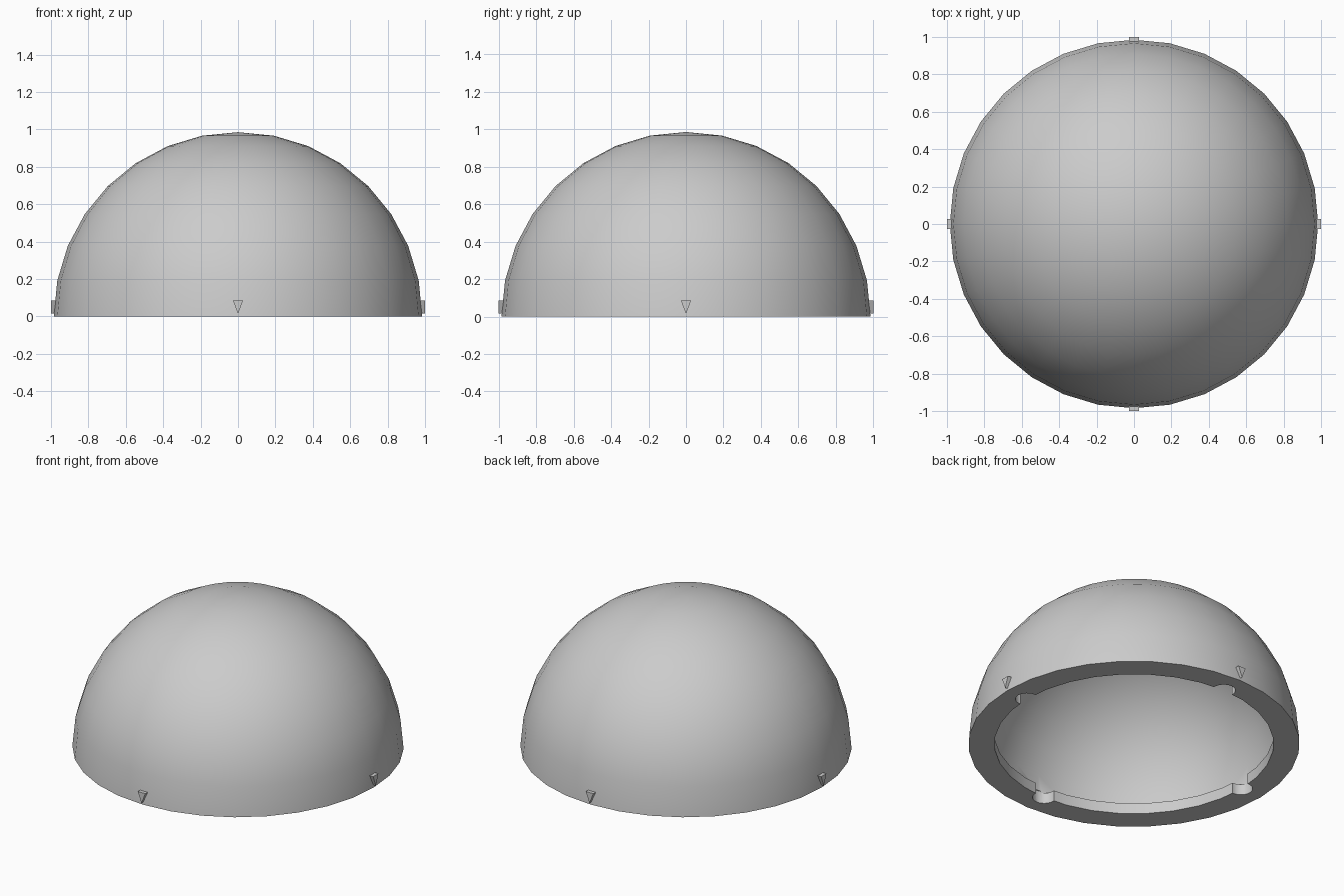
import bpy
import bmesh
from math import sin, cos, pi, radians
from mathutils import Matrix, Vector

RADIUS = 0.985       # outer shell
CAVITY = 0.90        # hollow inside
OPENING = 0.83       # inner edge of the rim
LIP = 0.07           # rim height
SEGMENTS = 32

if "Cube" in bpy.data.objects:
    bpy.data.objects.remove(bpy.data.objects["Cube"])

grey = bpy.data.materials.new("plain grey")
grey.use_nodes = True
colour = (0.6, 0.6, 0.6, 1)
grey.diffuse_color = colour
grey.node_tree.nodes["Principled BSDF"].inputs["Base Color"].default_value = colour


def make_object(name, bm):
    bmesh.ops.recalc_face_normals(bm, faces=bm.faces)
    mesh = bpy.data.meshes.new(name)
    bm.to_mesh(mesh)
    bm.free()
    mesh.materials.append(grey)
    obj = bpy.data.objects.new(name, mesh)
    bpy.context.collection.objects.link(obj)
    return obj


def arc(radius, start_z=0.0):
    """Quarter circle from the base up to the pole, in 8 steps."""
    points = [(radius * cos(i * pi / 16), radius * sin(i * pi / 16)) for i in range(9)]
    points[0] = ((radius ** 2 - start_z ** 2) ** 0.5, start_z)
    points[-1] = (0.0, radius)
    return points


# Dome shell: outer arc, cavity arc and the inward rim, spun around z
profile = arc(RADIUS)[::-1] + [(OPENING, 0), (OPENING, LIP)] + arc(CAVITY, LIP)
bm = bmesh.new()
verts = [bm.verts.new((r, 0, z)) for r, z in profile]
edges = [bm.edges.new(pair) for pair in zip(verts, verts[1:])]
bmesh.ops.spin(bm, geom=verts + edges, cent=(0, 0, 0), axis=(0, 0, 1),
               angle=2 * pi, steps=SEGMENTS, use_merge=True)
bmesh.ops.remove_doubles(bm, verts=bm.verts, dist=0.0001)
dome = make_object("dome_shell", bm)

# Four round notches cut through the rim
bm = bmesh.new()
for i in range(4):
    spot = Matrix.Rotation(i * pi / 2, 4, "Z") @ Matrix.Translation((OPENING, 0, 0))
    bmesh.ops.create_cone(bm, cap_ends=True, segments=24, radius1=0.07, radius2=0.07,
                          depth=0.16, matrix=spot)
cutter = make_object("notch_cutter", bm)
cutter.hide_render = True
cut = dome.modifiers.new("rim notches", "BOOLEAN")
cut.operation = "DIFFERENCE"
cut.solver = "EXACT"
cut.object = cutter
bpy.context.view_layer.objects.active = dome
dome.select_set(True)
bpy.ops.object.modifier_apply(modifier=cut.name)
bpy.data.objects.remove(cutter)
bpy.ops.object.shade_smooth_by_angle(angle=radians(30))

# Downward pointing triangular markers around the base
for i, side in enumerate(("left", "back", "right", "front")):
    bm = bmesh.new()
    turn = Matrix.Rotation(i * pi / 2, 4, "Z")
    triangle = [(-0.027, 0.085), (0.027, 0.085), (0, 0.015)]
    face = bm.faces.new([bm.verts.new(turn @ Vector((0.96, y, z))) for y, z in triangle])
    grown = bmesh.ops.extrude_face_region(bm, geom=[face], use_keep_orig=True)
    outer = [g for g in grown["geom"] if isinstance(g, bmesh.types.BMVert)]
    bmesh.ops.translate(bm, verts=outer, vec=turn @ Vector((0.04, 0, 0)))
    make_object(side + "_marker", bm)
